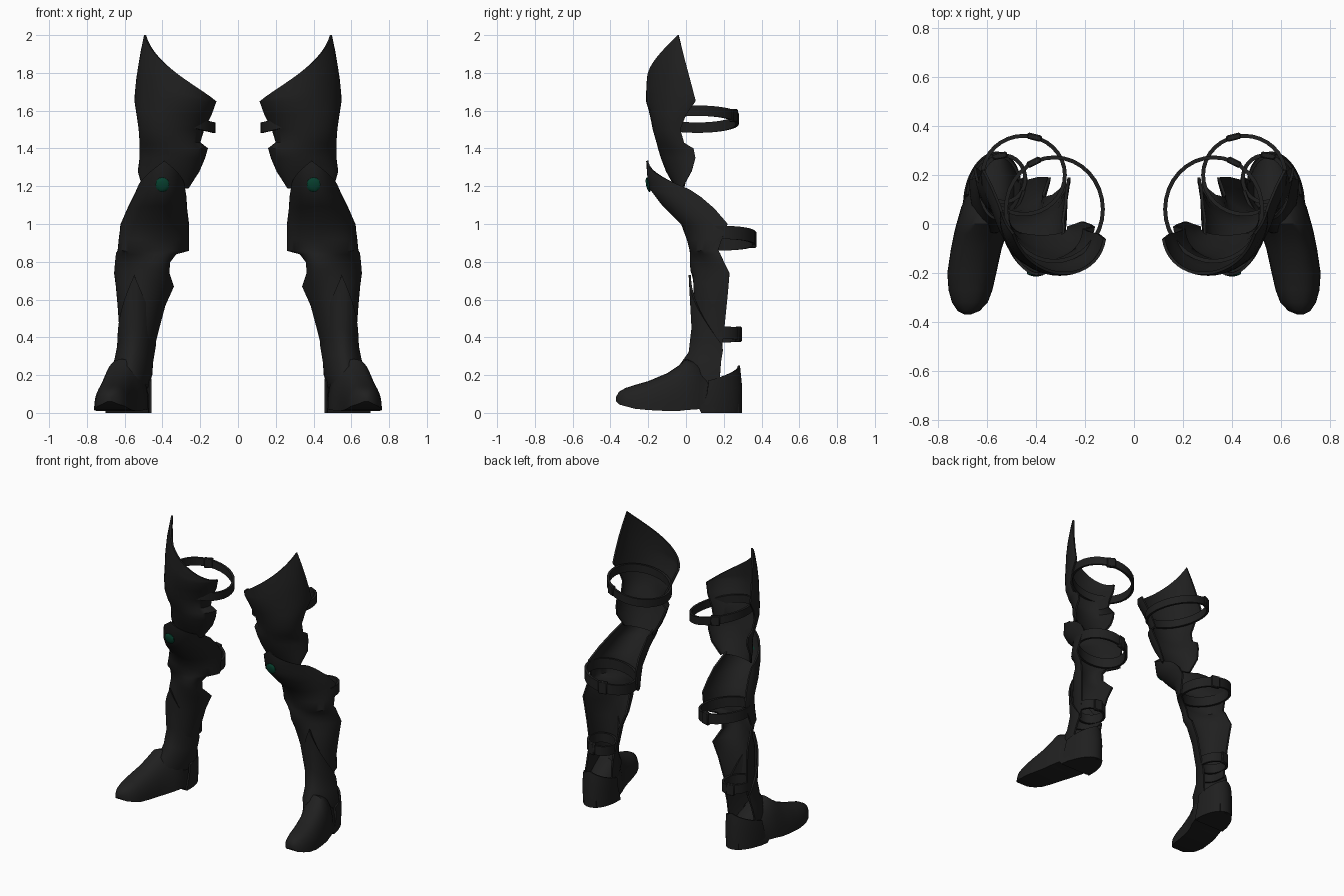
import bpy, bmesh, math
from mathutils import Matrix

cube = bpy.data.objects.get("Cube")
if cube:
    bpy.data.objects.remove(cube, do_unlink=True)


def material(name, colour):
    mat = bpy.data.materials.new(name)
    mat.use_nodes = True
    mat.diffuse_color = colour
    bsdf = next(n for n in mat.node_tree.nodes if n.type == 'BSDF_PRINCIPLED')
    bsdf.inputs["Base Color"].default_value = colour
    bsdf.inputs["Roughness"].default_value = 0.7
    return mat


BLACK = material("black leather", (0.014, 0.014, 0.014, 1))
GREEN = material("dark green gem", (0.002, 0.052, 0.028, 1))


def finish(bm, name, mat, thickness=0, angle=40):
    """Turn a bmesh into an object mirrored to both legs, with soft shading."""
    bmesh.ops.recalc_face_normals(bm, faces=bm.faces)
    mesh = bpy.data.meshes.new(name)
    bm.to_mesh(mesh)
    bm.free()
    mesh.materials.append(mat)
    obj = bpy.data.objects.new(name, mesh)
    bpy.context.collection.objects.link(obj)
    bpy.ops.object.select_all(action='DESELECT')
    obj.select_set(True)
    bpy.context.view_layer.objects.active = obj
    if thickness:
        solid = obj.modifiers.new("thickness", 'SOLIDIFY')
        solid.thickness = thickness
        solid.offset = 0
        bpy.ops.object.modifier_apply(modifier=solid.name)
    mirror = obj.modifiers.new("other leg", 'MIRROR')
    mirror.use_mirror_merge = False
    bpy.ops.object.modifier_apply(modifier=mirror.name)
    bpy.ops.object.shade_smooth_by_angle(angle=math.radians(angle))


def loft(bm, rows, closed=False, caps=False):
    """Skin a list of equally long point rows."""
    grid = [[bm.verts.new(p) for p in row] for row in rows]
    count = len(rows[0])
    for a, b in zip(grid, grid[1:]):
        for k in range(count if closed else count - 1):
            n = (k + 1) % count
            bm.faces.new((a[k], a[n], b[n], b[k]))
    if caps:
        bm.faces.new(grid[0])
        bm.faces.new(grid[-1])


STEPS = 24


def arc(xo, yo, xi, yi, ze, xf, yf, zf):
    """Half ellipse from outer edge, round the middle point, to inner edge."""
    mx, my = (xo + xi) / 2, (yo + yi) / 2
    points = []
    for k in range(STEPS + 1):
        t = math.pi * k / STEPS
        c, s = math.cos(t), math.sin(t)
        peak = 1 - abs(1 - 2 * k / STEPS)
        points.append((mx + (xo - mx) * c + (xf - mx) * s,
                       my + (yo - my) * c + (yf - my) * s,
                       ze + (zf - ze) * peak))
    return points


def shell(name, rows):
    bm = bmesh.new()
    loft(bm, rows)
    finish(bm, name, BLACK, 0.012)


# Thigh plate: height, outer edge, inner edge, front depth
thigh = [
    (1.65, .54, .05, .12, -.06, -.198),
    (1.58, .53, 0, .145, -.04, -.185),
    (1.5, .52, -.03, .185, -.03, -.17),
    (1.43, .515, -.01, .205, -.02, -.15),
    (1.4, .515, .04, .165, -.01, -.14),
    (1.35, .515, .05, .18, 0, -.125),
    (1.28, .525, .03, .21, .01, -.1),
    (1.19, .5, -.02, .27, -.01, -.05),
]
rows = [arc(xo, yo, xi, yi, z, .36, yf, z) for z, xo, yo, xi, yi, yf in thigh]


def rim_height(k):
    """Sweep of the top rim, rising to a point on the outer side."""
    tip = STEPS // 6
    rise = k / tip if k < tip else ((STEPS - k) / (STEPS - tip)) ** 1.5
    return 0.35 * rise


base = rows[0]
for part in (1 / 3, 2 / 3, 1):
    rows.insert(0, [(x - .1 * rim_height(k) * part ** 2, y + .04 * rim_height(k) * part ** 2,
                     z + rim_height(k) * part) for k, (x, y, z) in enumerate(base)])
shell("thigh_plate", rows)

# Knee and shin plate: outer edge, inner edge, edge height, front point
shin = [
    (.53, .02, .29, .02, 1.18, .39, -.205, 1.335),
    (.55, .08, .28, .08, 1.14, .4, -.195, 1.2),
    (.58, .15, .275, .14, 1.08, .43, -.12, 1.1),
    (.615, .22, .265, .19, 1, .45, -.02, 1),
    (.625, .19, .265, .18, .92, .46, .01, .92),
    (.63, .17, .265, .17, .86, .47, .025, .86),
    (.64, .18, .33, .12, .845, .48, .03, .84),
    (.645, .2, .365, .11, .8, .49, .035, .8),
    (.65, .23, .37, .12, .74, .5, .04, .76),
    (.64, .225, .345, .19, .67, .51, .045, .7),
    (.63, .215, .39, .19, .57, .53, .05, .57),
    (.62, .2, .43, .18, .42, .54, .055, .42),
    (.62, .19, .45, .18, .34, .55, .05, .34),
]
shell("knee_and_shin_plate", [arc(*r) for r in shin])

# Boot upper with a pointed tongue over the shin, sinking into the foot
boot = [
    (.63, .19, .44, .19, .36, .55, .02, .73),
    (.635, .195, .445, .19, .33, .55, .035, .45),
    (.65, .185, .455, .185, .27, .56, .02, .32),
    (.665, .18, .46, .18, .2, .57, -.03, .25),
    (.665, .17, .485, .17, .13, .58, -.04, .15),
]
shell("boot_upper", [arc(*r) for r in boot])

# Heel cup, rising to a point at the back
heel = [
    (.68, .12, .465, .12, .17, .56, .28, .25),
    (.69, .11, .465, .11, .1, .56, .29, .15),
    (.69, .08, .465, .08, 0, .56, .29, 0),
]
shell("heel_cup", [arc(*r) for r in heel])

# Foot: depth, inner side, outer side, sole height, top height
foot = [
    (-.37, .668, .692, .06, .085),
    (-.355, .63, .72, .045, .112),
    (-.32, .597, .743, .035, .132),
    (-.27, .578, .757, .022, .148),
    (-.2, .562, .762, .015, .168),
    (-.1, .54, .747, .01, .21),
    (-.04, .52, .735, .01, .25),
    (0, .5, .725, .015, .285),
    (.07, .475, .705, .02, .265),
    (.08, .475, .7, 0, .25),
    (.14, .465, .69, 0, .21),
    (.2, .475, .665, 0, .16),
    (.28, .51, .61, 0, .14),
]
bm = bmesh.new()
sections = []
for y, xi, xo, low, top in foot:
    section = []
    for k in range(17):
        t = math.pi * k / 16
        c = math.cos(t)
        section.append(((xi + xo) / 2 + (xo - xi) / 2 * math.copysign(abs(c) ** .8, c),
                        y, low + (top - low) * max(math.sin(t), 0) ** .9))
    sections.append(section)
loft(bm, sections, closed=True, caps=True)
finish(bm, "foot", BLACK)


def strap(name, centre, rx, ry, tilt, width, buckle_angle):
    """Tilted oval band, higher on the outer side, with a buckle behind."""
    cx, cy, cz = centre

    def point(t, dz):
        return (cx + rx * math.cos(t), cy + ry * math.sin(t),
                cz + tilt * math.cos(t) + dz)

    bm = bmesh.new()
    turn = [math.tau * k / 32 for k in range(32)]
    loft(bm, [[point(t, dz) for t in turn] for dz in (-width / 2, width / 2)], closed=True)
    finish(bm, name, BLACK, 0.016)
    bm = bmesh.new()
    a = math.radians(buckle_angle)
    facing = math.atan2(math.sin(a) / ry, math.cos(a) / rx)
    place = Matrix.Translation(point(a, 0)) @ Matrix.Rotation(facing, 4, 'Z')
    bmesh.ops.create_cube(bm, size=1, matrix=place @ Matrix.Diagonal((.026, .06, width * 1.25, 1)))
    bmesh.ops.bevel(bm, geom=bm.edges[:], offset=.005, segments=1, affect='EDGES')
    finish(bm, name + "_buckle", BLACK)


strap("thigh_strap", (.325, .06, 1.555), .198, .212, .045, .055, 65)
strap("calf_strap", (.45, .2, .925), .168, .16, .03, .07, 105)
strap("ankle_strap", (.532, .185, .415), .088, .095, .01, .065, 80)

# Knee gem, tilted to follow the plate
bm = bmesh.new()
place = Matrix.Translation((.4, -.2, 1.208)) @ Matrix.Rotation(.2, 4, 'X')
bmesh.ops.create_icosphere(bm, subdivisions=2, radius=1,
                           matrix=place @ Matrix.Diagonal((.038, .012, .04, 1)))
finish(bm, "knee_gem", GREEN)
